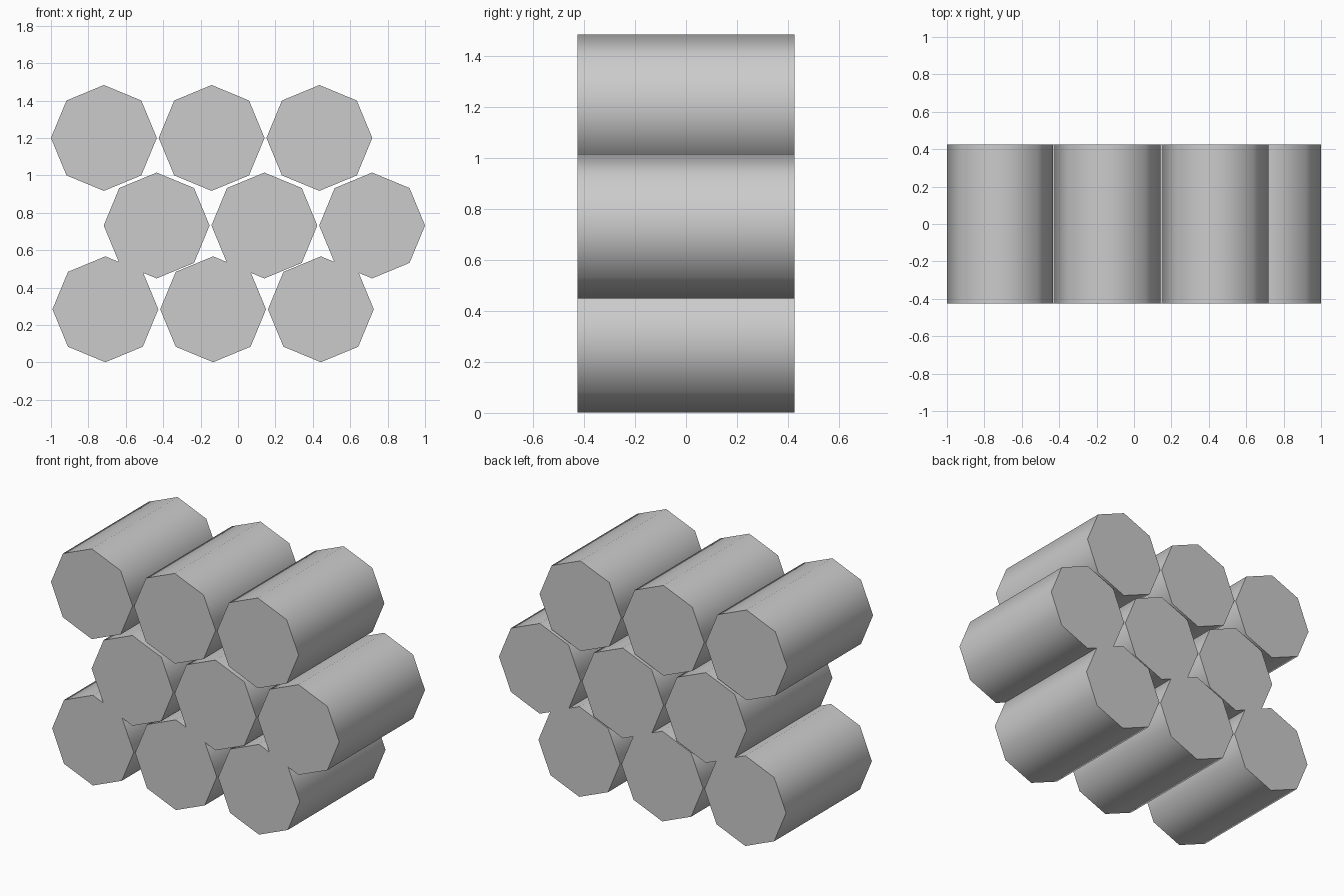
import bpy
import math

if "Cube" in bpy.data.objects:
    bpy.data.objects.remove(bpy.data.objects["Cube"])

RADIUS = 0.283
LENGTH = 0.85
PITCH = 0.576


def log(name, x, z):
    # Eight-sided log lying along y, with a corner pointing straight up
    bpy.ops.mesh.primitive_cylinder_add(
        vertices=8, radius=RADIUS, depth=LENGTH,
        location=(x, 0, z), rotation=(math.radians(90), 0, 0))
    obj = bpy.context.object
    obj.name = name
    # Smooth round the side, sharp at the end caps
    bpy.ops.object.shade_smooth_by_angle(angle=math.radians(60))


# Three staggered rows of three logs: (row name, first centre x, centre z)
rows = [("bottom", -0.709, 0.284),
        ("middle", -0.435, 0.732),
        ("top", -0.717, 1.2)]

for row, x0, z in rows:
    for i in range(3):
        log(f"{row}_log_{i + 1}", x0 + i * PITCH, z)
